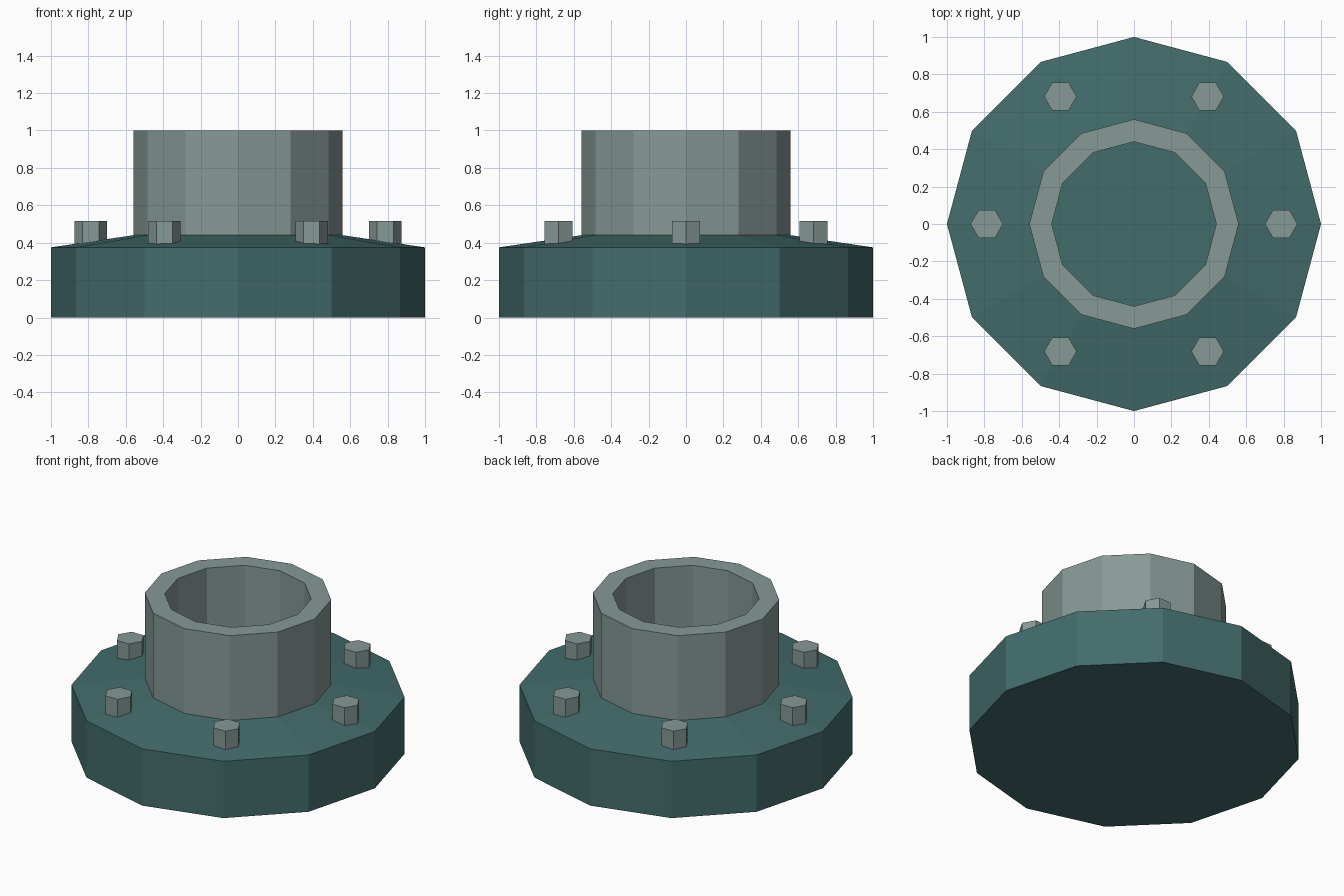
import bpy, bmesh
from math import cos, sin, pi

if "Cube" in bpy.data.objects:
    bpy.data.objects.remove(bpy.data.objects["Cube"])


def material(name, rgb):
    m = bpy.data.materials.new(name)
    m.diffuse_color = (*rgb, 1)
    m.use_nodes = True
    m.node_tree.nodes["Principled BSDF"].inputs["Base Color"].default_value = m.diffuse_color
    return m


teal = material("teal_paint", (0.055, 0.15, 0.147))
steel = material("grey_steel", (0.24, 0.32, 0.305))


def lathe(name, profile, sides, mat, closed=False, location=(0, 0, 0)):
    """Revolve (radius, z) points; an open profile is capped at both ends."""
    bm = bmesh.new()
    rings = [[bm.verts.new((r * cos(2 * pi * i / sides), r * sin(2 * pi * i / sides), z))
              for i in range(sides)] for r, z in profile]
    pairs = list(zip(rings, rings[1:]))
    if closed:
        pairs.append((rings[-1], rings[0]))
    else:
        bm.faces.new(rings[0][::-1])
        bm.faces.new(rings[-1])
    for a, b in pairs:
        for i in range(sides):
            j = (i + 1) % sides
            bm.faces.new((a[i], a[j], b[j], b[i]))
    bmesh.ops.recalc_face_normals(bm, faces=bm.faces)
    mesh = bpy.data.meshes.new(name)
    bm.to_mesh(mesh)
    bm.free()
    mesh.materials.append(mat)
    obj = bpy.data.objects.new(name, mesh)
    obj.location = location
    bpy.context.collection.objects.link(obj)
    return obj


# Twelve-sided flange with a gently sloping top
lathe("flange_base", [(1, 0), (1, 0.375), (0.56, 0.44)], 12, teal)

# Open collar standing on the flange
lathe("collar", [(0.56, 0.44), (0.56, 1), (0.44, 1), (0.44, 0.44)], 12, steel, closed=True)

# Ring of six hexagonal bolts
for k in range(6):
    a = k * pi / 3
    lathe(f"bolt_{k + 1}", [(0.087, 0.385), (0.087, 0.515)], 6, steel,
          location=(0.787 * cos(a), 0.787 * sin(a), 0))
